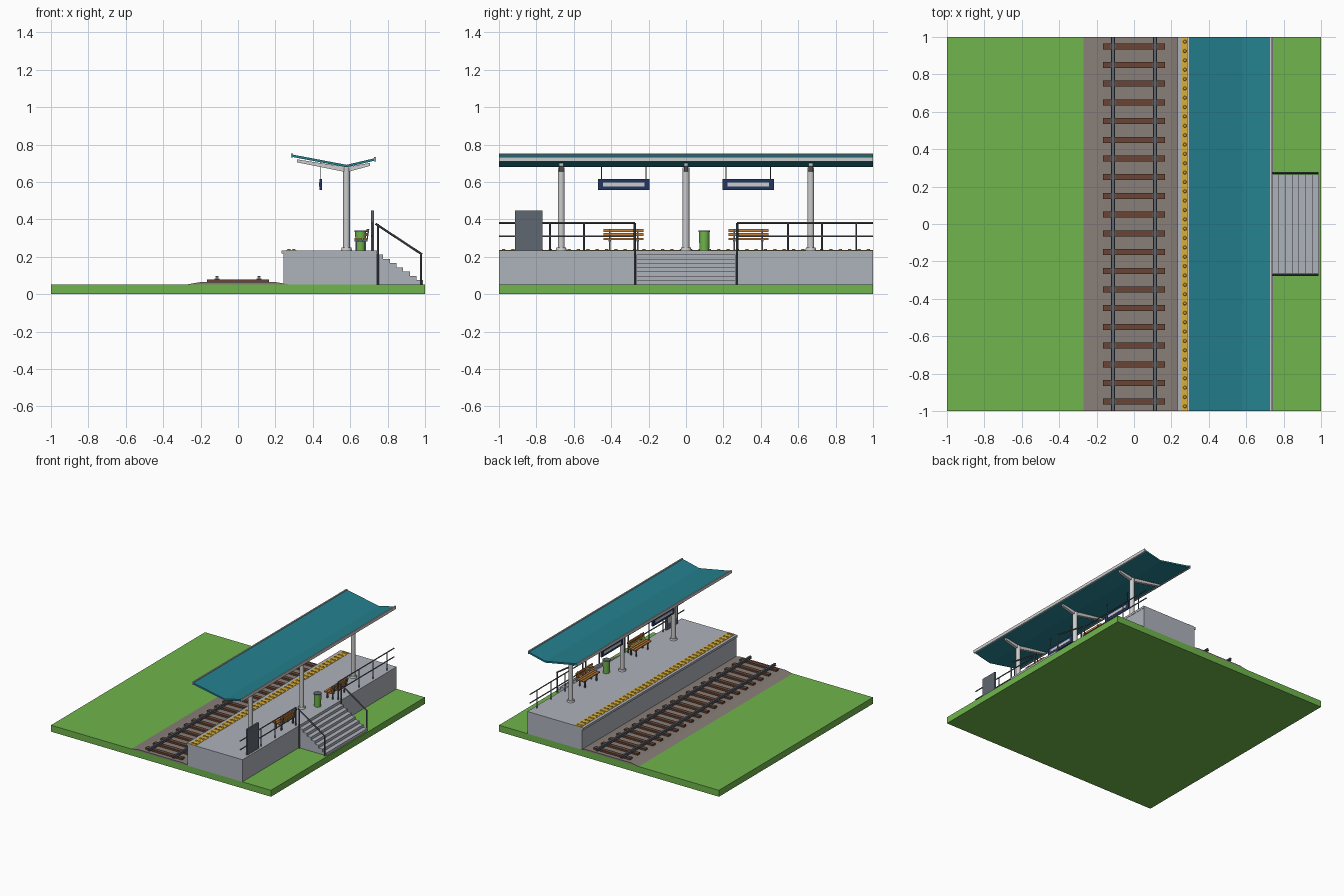
import bpy, bmesh, math
from mathutils import Vector, Matrix

if "Cube" in bpy.data.objects:
    bpy.data.objects.remove(bpy.data.objects["Cube"])


def mat(name, r, g, b):
    m = bpy.data.materials.new(name)
    lin = [(c / 255 / 12.92) if c < 10 else ((c / 255 + 0.055) / 1.055) ** 2.4 for c in (r, g, b)]
    m.diffuse_color = (*lin, 1)
    m.use_nodes = True
    m.node_tree.nodes["Principled BSDF"].inputs["Base Color"].default_value = m.diffuse_color
    return m


GRASS = mat("grass_green", 112, 181, 76)
GRAVEL = mat("gravel", 136, 126, 120)
BROWN = mat("sleeper_brown", 104, 69, 53)
STEEL = mat("dark_steel", 96, 103, 112)
CONCRETE = mat("concrete", 174, 178, 187)
LIGHT = mat("light_grey", 204, 204, 204)
TEAL = mat("teal", 36, 128, 142)
YELLOW = mat("yellow", 218, 175, 56)
WOOD = mat("bench_wood", 200, 132, 58)
NAVY = mat("navy", 34, 54, 96)


class Part:
    """Collects simple solids into one mesh object."""

    def __init__(self, name, material):
        self.name, self.material, self.bm = name, material, bmesh.new()

    def box(self, x0, x1, y0, y1, z0, z1):
        m = Matrix.Translation(((x0 + x1) / 2, (y0 + y1) / 2, (z0 + z1) / 2)) @ \
            Matrix.Diagonal((x1 - x0, y1 - y0, z1 - z0, 1))
        bmesh.ops.create_cube(self.bm, size=1, matrix=m)
        return self

    def rod(self, a, b, r, sides=8, r2=None):
        a, b = Vector(a), Vector(b)
        d = b - a
        m = Matrix.Translation((a + b) / 2) @ d.to_track_quat('Z', 'Y').to_matrix().to_4x4()
        bmesh.ops.create_cone(self.bm, cap_ends=True, segments=sides, radius1=r,
                              radius2=r if r2 is None else r2, depth=d.length, matrix=m)
        return self

    def prism(self, profile, y0, y1):
        """Extrude an x-z outline along y."""
        f = self.bm.faces.new([self.bm.verts.new((x, y0, z)) for x, z in profile])
        ext = bmesh.ops.extrude_face_region(self.bm, geom=[f])["geom"]
        bmesh.ops.translate(self.bm, vec=(0, y1 - y0, 0),
                            verts=[v for v in ext if isinstance(v, bmesh.types.BMVert)])
        bmesh.ops.recalc_face_normals(self.bm, faces=self.bm.faces[:])
        return self

    def done(self, smooth=False):
        me = bpy.data.meshes.new(self.name)
        self.bm.to_mesh(me)
        self.bm.free()
        me.materials.append(self.material)
        ob = bpy.data.objects.new(self.name, me)
        bpy.context.collection.objects.link(ob)
        if smooth:
            bpy.ops.object.select_all(action='DESELECT')
            ob.select_set(True)
            bpy.context.view_layer.objects.active = ob
            bpy.ops.object.shade_smooth_by_angle(angle=math.radians(40))
        return ob


G, P = 0.053, 0.235          # ground level and platform level
POST_Y = (-0.667, 0, 0.667)

# Ground and track bed
Part("ground", GRASS).box(-1, 1, -1, 1, 0, G).done()
Part("track_bed", GRAVEL).prism([(-0.27, G), (0.27, G), (0.2, 0.065), (-0.2, 0.065)], -1, 1).done()

# Sleepers and rails
sleepers = Part("sleepers", BROWN)
rails = Part("rails", STEEL)
for i in range(20):
    y = -0.95 + 0.1 * i
    sleepers.box(-0.166, 0.166, y - 0.016, y + 0.016, 0.06, 0.079)
    for x in (-0.112, 0.112):
        rails.box(x - 0.014, x + 0.014, y - 0.01, y + 0.01, 0.078, 0.083)
for x in (-0.112, 0.112):
    rails.box(x - 0.01, x + 0.01, -1, 1, 0.079, 0.084)
    rails.box(x - 0.003, x + 0.003, -1, 1, 0.083, 0.091)
    rails.box(x - 0.007, x + 0.007, -1, 1, 0.09, 0.098)
sleepers.done()
rails.done()

# Platform with overhanging edge
Part("platform", CONCRETE).box(0.243, 0.74, -1, 1, G, 0.217).done()
Part("platform_slab", CONCRETE).box(0.232, 0.742, -1, 1, 0.217, P).done()

# Tactile warning strip with studs
strip = Part("warning_strip", YELLOW).box(0.256, 0.314, -1, 1, P - 0.002, P + 0.002)
for i in range(40):
    for x in (0.272, 0.298):
        y = -0.975 + 0.05 * i
        strip.rod((x, y, P), (x, y, P + 0.007), 0.011, 8, 0.007)
strip.done()

# Stairs
stairs = Part("stairs", CONCRETE)
N, X0, X1 = 7, 0.741, 0.99
run, rise = (X1 - X0) / N, (P - G) / (N + 1)
outline = [(X0, G)]
for i in range(N):
    z = P - rise * (i + 1)
    outline += [(X0 + run * i, z), (X0 + run * (i + 1), z)]
outline.append((X1, G))
stairs.prism(outline, -0.265, 0.265).done()

# Stair handrails
hand = Part("stair_handrails", STEEL)
for y in (-0.273, 0.273):
    hand.rod((0.748, y, G), (0.748, y, 0.375), 0.006)
    hand.rod((0.978, y, G), (0.978, y, 0.22), 0.006)
    hand.rod((0.735, y, 0.377), (0.984, y, 0.213), 0.006)
hand.done(True)

# Platform railing, one run on each side of the stairs
rail = Part("platform_railing", STEEL)
for s in (-1, 1):
    for y in (0.275, 0.545, 0.727, 0.91):
        rail.rod((0.718, s * y, P), (0.718, s * y, 0.38), 0.0045)
    for z in (0.31, 0.381):
        rail.rod((0.718, s * 0.272, z), (0.718, s * 1, z), 0.0045)
rail.done(True)

# Canopy: thin V-shaped roof with edge trims
top = [(0.29, 0.747), (0.58, 0.692), (0.73, 0.727)]
Part("canopy_roof", TEAL).prism(top + [(x, z - 0.013) for x, z in reversed(top)], -1, 1).done()
trim = Part("canopy_trim", LIGHT)
trim.box(0.284, 0.294, -1, 1, 0.73, 0.753).box(0.727, 0.737, -1, 1, 0.709, 0.734).done()

# Columns with base, and branching arms
cols = Part("columns", LIGHT)
arms = Part("canopy_arms", LIGHT)
for y in POST_Y:
    cols.rod((0.58, y, P), (0.58, y, 0.678), 0.018, 16)
    cols.rod((0.58, y, P), (0.58, y, P + 0.014), 0.029, 16, 0.026)
    for ex, ez in ((0.315, 0.721), (0.705, 0.702)):
        d = 0.011
        arms.prism([(0.58, 0.68), (ex, ez), (ex, ez - 0.016), (0.58, 0.652)], y - d, y + d)
cols.done(True)
arms.done()

# Hanging signs
signs = Part("sign_boards", NAVY)
faces = Part("sign_faces", LIGHT)
wires = Part("sign_hangers", STEEL)
for c in (-0.333, 0.333):
    signs.box(0.436, 0.448, c - 0.138, c + 0.138, 0.558, 0.615)
    faces.box(0.434, 0.45, c - 0.112, c + 0.112, 0.577, 0.598)
    for s in (-0.118, 0.118):
        wires.rod((0.442, c + s, 0.612), (0.442, c + s, 0.708), 0.0025, 6)
signs.done()
faces.done()
wires.done()

# Benches facing the track
slats = Part("bench_slats", WOOD)
frames = Part("bench_frames", STEEL)
for c in (-0.333, 0.333):
    y0, y1 = c - 0.107, c + 0.107
    for x in (0.622, 0.645, 0.668):
        slats.box(x, x + 0.018, y0, y1, 0.291, 0.3)
    for z, x in ((0.311, 0.684), (0.333, 0.688)):
        slats.box(x, x + 0.008, y0, y1, z, z + 0.016)
    for s in (-0.075, 0.075):
        y = c + s
        frames.box(0.624, 0.688, y - 0.006, y + 0.006, 0.282, 0.291)
        frames.box(0.628, 0.637, y - 0.005, y + 0.005, P, 0.284)
        frames.box(0.676, 0.685, y - 0.005, y + 0.005, P, 0.284)
        frames.prism([(0.686, 0.282), (0.692, 0.282), (0.702, 0.348), (0.696, 0.348)], y - 0.005, y + 0.005)
slats.done()
frames.done()

# Litter bin
bin_x, bin_y = 0.655, 0.098
Part("bin_body", GRASS).rod((bin_x, bin_y, P), (bin_x, bin_y, 0.334), 0.026, 16, 0.029).done(True)
Part("bin_rim", STEEL).rod((bin_x, bin_y, 0.333), (bin_x, bin_y, 0.341), 0.031, 16).done(True)

# Information board by the railing
Part("information_board", STEEL).box(0.712, 0.726, -0.913, -0.767, P, 0.447).done()
Part("information_panel", LIGHT).box(0.71, 0.714, -0.898, -0.782, 0.285, 0.432).done()
